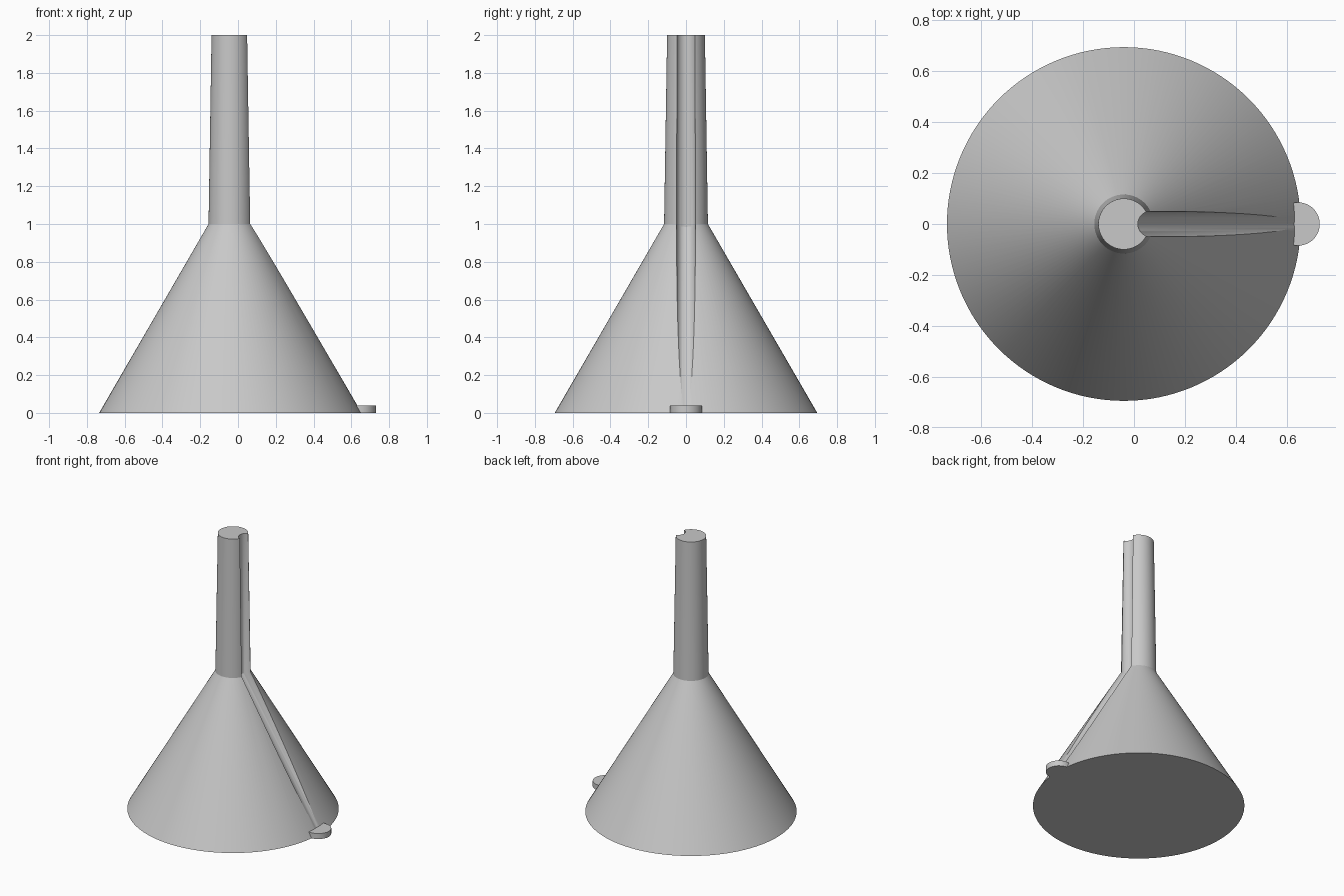
import bpy, bmesh, math
from mathutils import Vector

old = bpy.data.objects.get("Cube")
if old:
    bpy.data.objects.remove(old, do_unlink=True)

CENTRE_X = -0.04

grey = bpy.data.materials.new("plain_grey")
grey.use_nodes = True
grey.diffuse_color = (0.58, 0.58, 0.58, 1)
grey.node_tree.nodes["Principled BSDF"].inputs["Base Color"].default_value = grey.diffuse_color


def loft(name, rings):
    """Join matching rings of points into a closed solid."""
    bm = bmesh.new()
    loops = [[bm.verts.new(p) for p in ring] for ring in rings]
    n = len(loops[0])
    for a, b in zip(loops, loops[1:]):
        for i in range(n):
            j = (i + 1) % n
            bm.faces.new((a[i], a[j], b[j], b[i]))
    bm.faces.new(loops[0])
    bm.faces.new(loops[-1])
    bmesh.ops.recalc_face_normals(bm, faces=bm.faces)
    mesh = bpy.data.meshes.new(name)
    bm.to_mesh(mesh)
    bm.free()
    mesh.materials.append(grey)
    obj = bpy.data.objects.new(name, mesh)
    bpy.context.collection.objects.link(obj)
    return obj


def circle(x, z, radius, n):
    return [(x + radius * math.cos(math.tau * i / n),
             radius * math.sin(math.tau * i / n), z) for i in range(n)]


def tube_rings(path, radius, n):
    """Mitred rings along a path in the xz plane."""
    pts = [Vector((x, 0, z)) for x, z in path]
    rings = []
    for k, p in enumerate(pts):
        before = (p - pts[k - 1]).normalized() if k else (pts[1] - p).normalized()
        after = (pts[k + 1] - p).normalized() if k + 1 < len(pts) else before
        tangent = (before + after).normalized()
        across = tangent.cross(Vector((0, 1, 0))) / tangent.dot(before)
        rings.append([p + radius * (across * math.cos(math.tau * i / n)
                      + Vector((0, math.sin(math.tau * i / n), 0))) for i in range(n)])
    return rings


def combine(target, tool, operation):
    mod = target.modifiers.new(operation.lower(), "BOOLEAN")
    mod.operation = operation
    mod.solver = "EXACT"
    mod.object = tool
    bpy.context.view_layer.objects.active = target
    bpy.ops.object.modifier_apply(modifier=mod.name)
    bpy.data.objects.remove(tool, do_unlink=True)


# Solid cone and tapering spout
profile = [(0.695, 0), (0.116, 1), (0.1, 2)]
funnel = loft("funnel_body", [circle(CENTRE_X, z, r, 128) for r, z in profile])

# Round groove down the spout, fading out along the cone
groove = [(0.065, 2.1), (0.067, 1.0), (0.747, -0.05)]
combine(funnel, loft("groove_cutter", tube_rings(groove, 0.05, 48)), "DIFFERENCE")

# Small round tab at the rim
tab = loft("rim_tab", [circle(0.645, z, 0.085, 48) for z in (0, 0.04)])
combine(funnel, tab, "UNION")

# Smooth curved walls with crisp edges
bpy.ops.object.select_all(action="DESELECT")
funnel.select_set(True)
bpy.context.view_layer.objects.active = funnel
bpy.ops.object.shade_smooth_by_angle(angle=math.radians(25))
